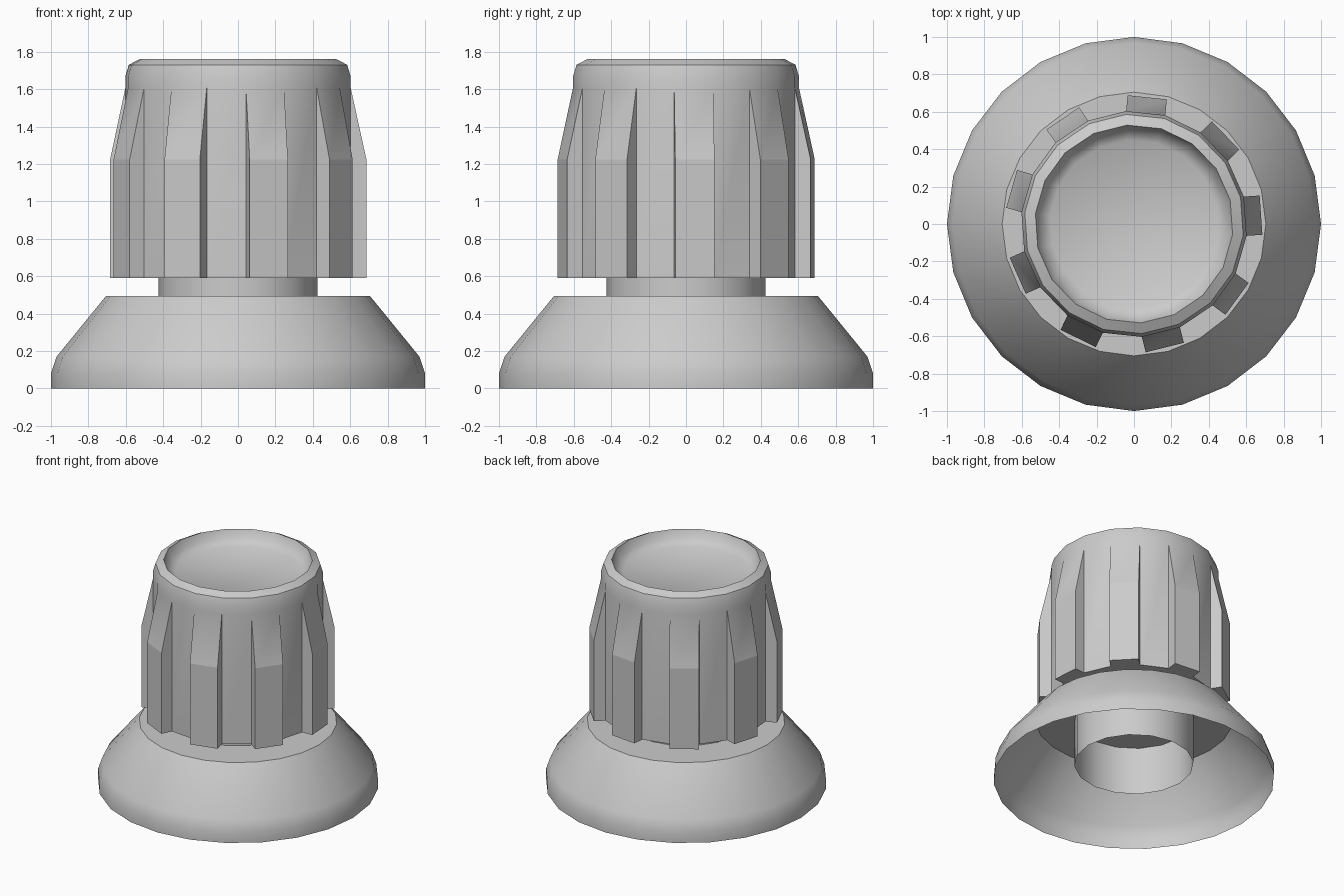
import bpy, bmesh, math

if "Cube" in bpy.data.objects:
    bpy.data.objects.remove(bpy.data.objects["Cube"])


def make_object(name, bm, angle):
    mesh = bpy.data.meshes.new(name)
    bm.to_mesh(mesh)
    bm.free()
    obj = bpy.data.objects.new(name, mesh)
    bpy.context.collection.objects.link(obj)
    bpy.ops.object.select_all(action='DESELECT')
    obj.select_set(True)
    bpy.context.view_layer.objects.active = obj
    bpy.ops.object.shade_smooth_by_angle(angle=math.radians(angle))
    return obj


def polar(r, a, z):
    return (r * math.cos(a), r * math.sin(a), z)


def lathe(bm, profile, sides, start=0.0, skip=lambda ring, side: False, cap=False):
    """Spin (radius, z) points, listed bottom-outside to top-inside."""
    rings = [[bm.verts.new(polar(r, start + math.tau * i / sides, z)) for i in range(sides)]
             for r, z in profile]
    for k in range(len(rings) - 1):
        for i in range(sides):
            if not skip(k, i):
                j = (i + 1) % sides
                bm.faces.new((rings[k][i], rings[k][j], rings[k + 1][j], rings[k + 1][i]))
    if cap:
        bm.faces.new(rings[-1])
    return rings


# Flared open-bottomed skirt with a flat top
bm = bmesh.new()
lathe(bm, [(1, 0), (1, 0.08), (0.97, 0.17), (0.705, 0.495)], 24, cap=True)
make_object("flared_base", bm, 35)

# Open tube passing through the skirt up to the knob
bm = bmesh.new()
lathe(bm, [(0.425, 0.12), (0.425, 0.59)], 16)
make_object("centre_tube", bm, 35)

# Knob: 18-sided body with a dished top; every other side grows a grip rib
SIDES, CORE, BOTTOM, SHOULDER, RIB_TOP = 18, 0.605, 0.59, 1.225, 1.61
RIB_OUT = 0.085
bm = bmesh.new()
profile = [(0.42, BOTTOM), (CORE, BOTTOM), (CORE, RIB_TOP), (CORE, 1.67), (0.587, 1.73),
           (0.53, 1.76), (0.505, 1.695), (0.45, 1.66)]
rings = lathe(bm, profile, SIDES, math.radians(-6),
              skip=lambda ring, side: ring == 1 and side % 2 == 0, cap=True)

# Grip ribs with parallel sides and sloping tops
for i in range(0, SIDES, 2):
    a = math.radians(4) + math.tau * i / SIDES
    b0, b1 = rings[1][i], rings[1][i + 1]
    t0, t1 = rings[2][i], rings[2][i + 1]
    dx, dy = RIB_OUT * math.cos(a), RIB_OUT * math.sin(a)
    o0, o1 = [bm.verts.new((v.co.x + dx, v.co.y + dy, BOTTOM)) for v in (b0, b1)]
    s0, s1 = [bm.verts.new((v.co.x + dx, v.co.y + dy, SHOULDER)) for v in (b0, b1)]
    for quad in ((o0, o1, s1, s0), (s0, s1, t1, t0), (b0, o0, s0, t0),
                 (o1, b1, t1, s1), (b0, b1, o1, o0)):
        bm.faces.new(quad)
bmesh.ops.recalc_face_normals(bm, faces=bm.faces)
knob = make_object("ribbed_knob", bm, 45)

# Keep the break between rib front and rib slope crisp
for e in knob.data.edges:
    if all(abs(knob.data.vertices[v].co.z - SHOULDER) < 1e-4 for v in e.vertices):
        e.use_edge_sharp = True
